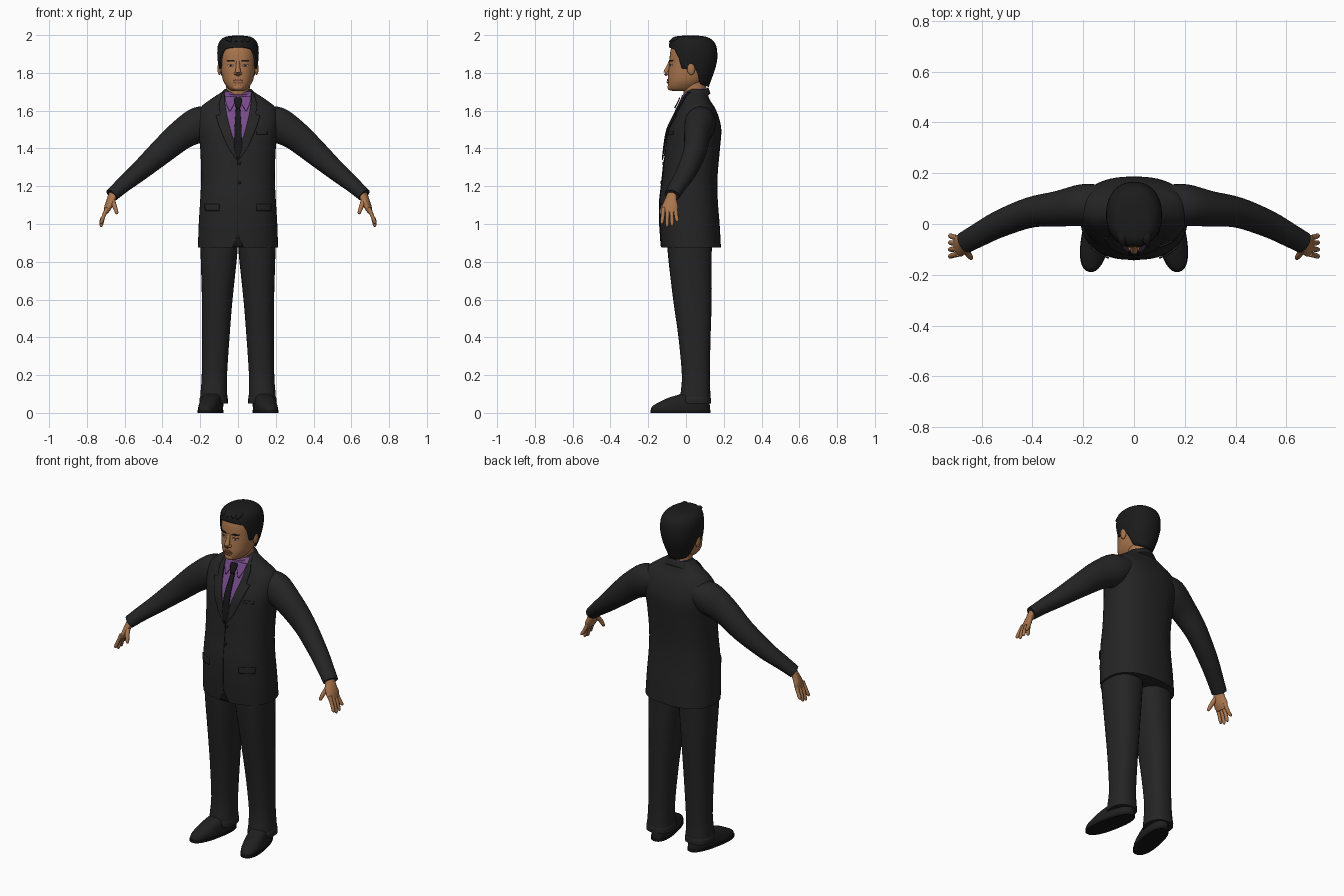
import bpy, bmesh, math
from mathutils import Vector, Quaternion

default = bpy.data.objects.get("Cube")
if default:
    bpy.data.objects.remove(default, do_unlink=True)


def material(name, red, green, blue):
    mat = bpy.data.materials.new(name)
    mat.use_nodes = True
    colour = (red, green, blue, 1)
    mat.diffuse_color = colour
    shader = mat.node_tree.nodes["Principled BSDF"]
    shader.inputs["Base Color"].default_value = colour
    shader.inputs["Roughness"].default_value = 0.8
    return mat


SUIT = material("charcoal suit", .018, .018, .018)
TRIM = material("black trim", .008, .008, .009)
HAIR = material("black hair", .011, .011, .011)
SHOE = material("black leather", .014, .014, .014)
SHIRT = material("purple shirt", .18, .07, .25)
SKIN = material("brown skin", .40, .18, .075)
LIPS = material("dark lips", .27, .1, .05)
EYE = material("eye white", .5, .42, .36)


def grid(name, rows, mat, wrap=True, caps="both", side=1, thick=0):
    """Skin a list of point rows with quads; side -1 mirrors it."""
    bm = bmesh.new()
    vs = [[bm.verts.new((p[0] * side, p[1], p[2])) for p in row] for row in rows]
    n = len(rows[0])
    for a, b in zip(vs, vs[1:]):
        for i in range(n if wrap else n - 1):
            j = (i + 1) % n
            bm.faces.new((a[i], a[j], b[j], b[i]))
    if wrap and caps == "both":
        bm.faces.new(vs[0][::-1])
    if wrap:
        bm.faces.new(vs[-1])
    if side < 0:
        bmesh.ops.reverse_faces(bm, faces=bm.faces[:])
    mesh = bpy.data.meshes.new(name)
    bm.to_mesh(mesh)
    bm.free()
    mesh.materials.append(mat)
    mesh.polygons.foreach_set("use_smooth", [True] * len(mesh.polygons))
    mesh.set_sharp_from_angle(angle=math.radians(50))
    obj = bpy.data.objects.new(name, mesh)
    bpy.context.scene.collection.objects.link(obj)
    if thick:
        obj.modifiers.new("thickness", "SOLIDIFY").thickness = thick
    return obj


def resample(rows, n=4):
    """Catmull-Rom curve through rows of numbers."""
    out = []
    for i in range(len(rows) - 1):
        a, b, c, d = (rows[max(0, min(k, len(rows) - 1))] for k in range(i - 1, i + 3))
        for s in range(n):
            t = s / n
            out.append(tuple(
                q + t / 2 * (r - p + t * (2 * p - 5 * q + 4 * r - u + t * (3 * (q - r) + u - p)))
                for p, q, r, u in zip(a, b, c, d)))
    return out + [tuple(rows[-1])]


def at(rows, key, index=0):
    """Linear lookup of a row by one of its columns."""
    key = max(rows[0][index], min(key, rows[-1][index]))
    for a, b in zip(rows, rows[1:]):
        if key <= b[index]:
            t = (key - a[index]) / (b[index] - a[index])
            return [p + (q - p) * t for p, q in zip(a, b)]


def oval(angle, rx, ry, power):
    c, s = math.cos(angle), math.sin(angle)
    return Vector((math.copysign(abs(c) ** (2 / power), c) * rx,
                   math.copysign(abs(s) ** (2 / power), s) * ry, 0))


def loft(name, rows, mat, quat=Quaternion(), power=2, n=32, side=1, caps="both"):
    """Skin oval sections (x, y, z, rx, ry); quat None follows the path."""
    rows = resample(rows)
    rings = []
    for i, (x, y, z, rx, ry) in enumerate(rows):
        q = quat
        if q is None:
            ahead, behind = rows[min(i + 1, len(rows) - 1)], rows[max(i - 1, 0)]
            q = (Vector(ahead[:3]) - Vector(behind[:3])).to_track_quat("Z", "Y")
        rings.append([Vector((x, y, z)) + q @ oval(math.tau * k / n, rx, ry, power)
                      for k in range(n)])
    return grid(name, rings, mat, side=side, caps=caps)


def body(rows):
    """(z, front y, back y, half width) to loft sections."""
    return [(0, (f + b) / 2, z, rx, (b - f) / 2) for z, f, b, rx in rows]


def panel(name, base, power, rows, mat, lift=.006, side=1, cols=8):
    """Thin plate of (z, x0, x1) rows laid over the front of a body."""
    base, pts = resample(base), []
    for a, b in zip(rows, rows[1:]):
        for s in range(5):
            z, x0, x1 = (p + (q - p) * s / 4 for p, q in zip(a, b))
            _, cy, _, rx, ry = at(base, z, 2)
            row = []
            for k in range(cols + 1):
                x = x0 + (x1 - x0) * k / cols
                u = min(abs(x / rx), .98)
                row.append((x, cy - ry * (1 - u ** power) ** (1 / power) - lift, z))
            if s or not pts:
                pts.append(row)
    return grid(name, pts, mat, wrap=False, side=side, thick=.006)


def ball(name, centre, size, mat, side=1):
    x, y, z = centre
    rows = [(x, y, z - size[2] * math.cos(t), size[0] * math.sin(t), size[1] * math.sin(t))
            for t in (.05 + k * (math.pi - .1) / 6 for k in range(7))]
    return loft(name, rows, mat, n=16, side=side)


# Jacket body
TORSO = body([(.875, -.13, .185, .212), (1, -.14, .178, .208), (1.13, -.14, .168, .2),
              (1.25, -.125, .167, .195), (1.4, -.11, .18, .2), (1.5, -.093, .187, .212),
              (1.57, -.06, .172, .215), (1.62, -.035, .15, .195), (1.66, -.015, .125, .145),
              (1.7, 0, .11, .085), (1.715, .015, .105, .07)])
FIT = 2.4
loft("jacket_body", TORSO, SUIT, power=FIT, n=48)
panel("jacket_front_seam", TORSO, FIT, [(.9, -.003, .001), (1.34, -.003, .001)], TRIM, .003)
panel("jacket_front_opening", TORSO, FIT, [(.877, -.03, .03), (.94, -.001, .001)], TRIM, .003)
for z in (1.22, 1.32):
    _, cy, _, _, ry = at(resample(TORSO), z, 2)
    ball("jacket_button", (.008, cy - ry - .002, z), (.009, .005, .009), TRIM)
panel("breast_pocket", TORSO, FIT, [(1.475, .1, .155), (1.49, .1, .155)], SUIT)

# Shirt, tie and neck
panel("shirt_front", TORSO, FIT, [(1.36, -.003, .003), (1.42, -.018, .018), (1.5, -.042, .042),
                                  (1.6, -.066, .066), (1.7, -.076, .076)], SHIRT, .004, cols=16)
panel("tie_blade", TORSO, FIT, [(1.35, -.006, .006), (1.4, -.021, .021), (1.5, -.019, .019),
                                (1.62, -.011, .011)], TRIM, .012)
panel("tie_knot", TORSO, FIT, [(1.615, -.011, .011), (1.655, -.022, .022),
                               (1.67, -.018, .018)], TRIM, .025)
loft("neck", [(0, .06, 1.62, .064, .064), (0, .048, 1.7, .062, .062),
              (0, .035, 1.78, .064, .066)], SKIN)
loft("shirt_collar", [(0, .045, 1.64, .078, .078), (0, .042, 1.68, .073, .073),
                      (0, .041, 1.705, .067, .067)], SHIRT, Quaternion((1, 0, 0), .35))
loft("jacket_collar", [(0, .05, 1.63, .105, .1), (0, .052, 1.66, .088, .088),
                       (0, .053, 1.675, .08, .08)], SUIT, Quaternion((1, 0, 0), .65))

# Head
HEAD = body([(1.703, -.07, .02, .03), (1.718, -.092, .06, .052), (1.755, -.096, .1, .077),
             (1.8, -.094, .13, .088), (1.85, -.088, .145, .094), (1.9, -.085, .15, .097),
             (1.94, -.075, .145, .092), (1.97, -.05, .12, .07), (1.985, -.01, .08, .03)])
ROUND = 2.2
loft("head", HEAD, SKIN, power=ROUND, n=48)
loft("nose", [(0, -.083, 1.862, .009, .008), (0, -.094, 1.83, .011, .011),
              (0, -.105, 1.802, .015, .014), (0, -.098, 1.788, .009, .008)], SKIN, None, n=16)
panel("upper_lip", HEAD, ROUND, [(1.757, -.03, .03), (1.768, -.012, .012)], LIPS, .005)
panel("lower_lip", HEAD, ROUND, [(1.743, -.014, .014), (1.755, -.029, .029)], LIPS, .006)
ball("chin", (0, -.08, 1.724), (.03, .018, .018), SKIN)

# Hair cap, its lower edge following a hairline around the head
CAP = resample(body([(1.72, -.085, .118, .066), (1.78, -.09, .14, .09), (1.83, -.095, .157, .102),
                     (1.88, -.093, .166, .109), (1.93, -.09, .163, .109), (1.96, -.088, .152, .101),
                     (1.98, -.078, .132, .086), (1.993, -.055, .1, .06), (1.998, 0, .05, .015)]))
HAIRLINE = [(-1, 1.935), (-.75, 1.925), (-.55, 1.88), (-.4, 1.825), (-.12, 1.82), (0, 1.845),
            (.25, 1.8), (.5, 1.74), (1, 1.725)]
strands = []
for step in range(25):
    ring = []
    for k in range(64):
        a = math.tau * k / 64
        low = at(HAIRLINE, math.sin(a))[1]
        z = low + (1.998 - low) * math.sin(step / 24 * math.pi / 2)
        _, cy, _, rx, ry = at(CAP, z, 2)
        ring.append(oval(a, rx, ry, ROUND) + Vector((0, cy, z)))
    strands.append(ring)
grid("hair", strands, HAIR, caps="top", thick=.018)
for x in (-.05, -.02, .015, .045):
    loft("hair_tuft", [(x, -.02, 1.975, .022, .014), (x + .004, -.06, 1.978, .018, .012),
                       (x + .01, -.088, 1.965, .004, .003)], HAIR, None, n=12)

# Shoe outline turned outwards
TURN = Quaternion((0, 0, 1), .2)


def shoe_rows(rows):
    return [(.128 + (.05 - cy) * .21, cy, z, rx, ry) for z, cy, rx, ry in rows]


for label, side in (("left_", 1), ("right_", -1)):
    # Face details
    panel(label + "eye", HEAD, ROUND, [(1.834, .03, .048), (1.839, .024, .056),
                                       (1.845, .03, .05)], EYE, .002, side)
    panel(label + "iris", HEAD, ROUND, [(1.834, .036, .044), (1.845, .036, .044)], TRIM, .003, side)
    panel(label + "eyelid", HEAD, ROUND, [(1.844, .022, .058), (1.848, .026, .054)], LIPS, .004, side)
    panel(label + "eyebrow", HEAD, ROUND, [(1.861, .018, .055), (1.869, .024, .064)], HAIR, .004, side)
    ball(label + "nostril", (.013, -.094, 1.797), (.009, .013, .009), SKIN, side)
    ball(label + "ear", (.098, .027, 1.822), (.011, .021, .033), SKIN, side)

    # Lapel, shirt collar wing and pocket flap
    panel(label + "lapel", TORSO, FIT, [(1.34, 0, .006), (1.4, .011, .05), (1.5, .04, .094),
                                        (1.575, .059, .118), (1.58, .06, .095),
                                        (1.64, .069, .1), (1.7, .073, .082)], SUIT, .011, side)
    panel(label + "collar_wing", TORSO, FIT, [(1.6, .04, .046), (1.64, .018, .064),
                                              (1.675, .006, .07)], SHIRT, .014, side)
    panel(label + "pocket_flap", TORSO, FIT, [(1.07, .1, .175), (1.105, .1, .178)], SUIT, .008, side)

    # Sleeve
    loft(label + "sleeve", [(.12, .085, 1.56, .07, .06), (.2, .075, 1.53, .082, .093),
                            (.3, .06, 1.472, .07, .08), (.41, .045, 1.378, .06, .067),
                            (.53, 0, 1.272, .053, .051), (.61, -.042, 1.205, .047, .041),
                            (.668, -.074, 1.153, .043, .035)], SUIT, None, side=side)

    # Hand
    loft(label + "palm", [(.655, -.07, 1.17, .026, .022), (.672, -.08, 1.13, .033, .02),
                          (.688, -.085, 1.09, .044, .018), (.7, -.087, 1.06, .038, .012)],
         SKIN, None, n=20, side=side)
    for finger, k in enumerate((-1.5, -.5, .5, 1.5)):
        y, drop = -.087 + k * .021, (.065, .08, .075, .055)[finger]
        loft(label + "finger", [(.692, y, 1.085, .011, .011), (.712, y + k * .003, 1.04, .0105, .01),
                                (.724, y + k * .006, 1.075 - drop, .009, .009),
                                (.73, y + k * .007, 1.067 - drop, .003, .003)],
             SKIN, None, n=12, side=side)
    loft(label + "thumb", [(.665, -.095, 1.125, .014, .014), (.652, -.12, 1.09, .012, .012),
                           (.642, -.133, 1.06, .009, .009), (.64, -.135, 1.052, .003, .003)],
         SKIN, None, n=12, side=side)

    # Trouser leg with a turned hem
    loft(label + "trouser_leg", [(.129, .05, .055, .073, .08), (.128, .05, .1, .071, .079),
                                 (.125, .052, .2, .067, .074), (.118, .045, .4, .073, .085),
                                 (.11, .034, .6, .081, .102), (.101, .02, .84, .097, .116),
                                 (.1, .02, .95, .1, .12)], SUIT, power=FIT, side=side)
    loft(label + "trouser_hem", [(.129, .05, .05, .075, .082), (.129, .05, .075, .075, .082),
                                 (.128, .05, .085, .071, .078)], SUIT, power=FIT, side=side)

    # Shoe and sole
    loft(label + "sole", shoe_rows([(0, -.03, .058, .162), (.016, -.03, .058, .162)]),
         TRIM, TURN, FIT, side=side)
    loft(label + "shoe", shoe_rows([(.014, -.03, .055, .16), (.035, -.026, .056, .155),
                                    (.06, -.006, .054, .132), (.08, .014, .05, .108),
                                    (.1, .046, .046, .076), (.12, .055, .04, .06)]),
         SHOE, TURN, FIT, side=side)
